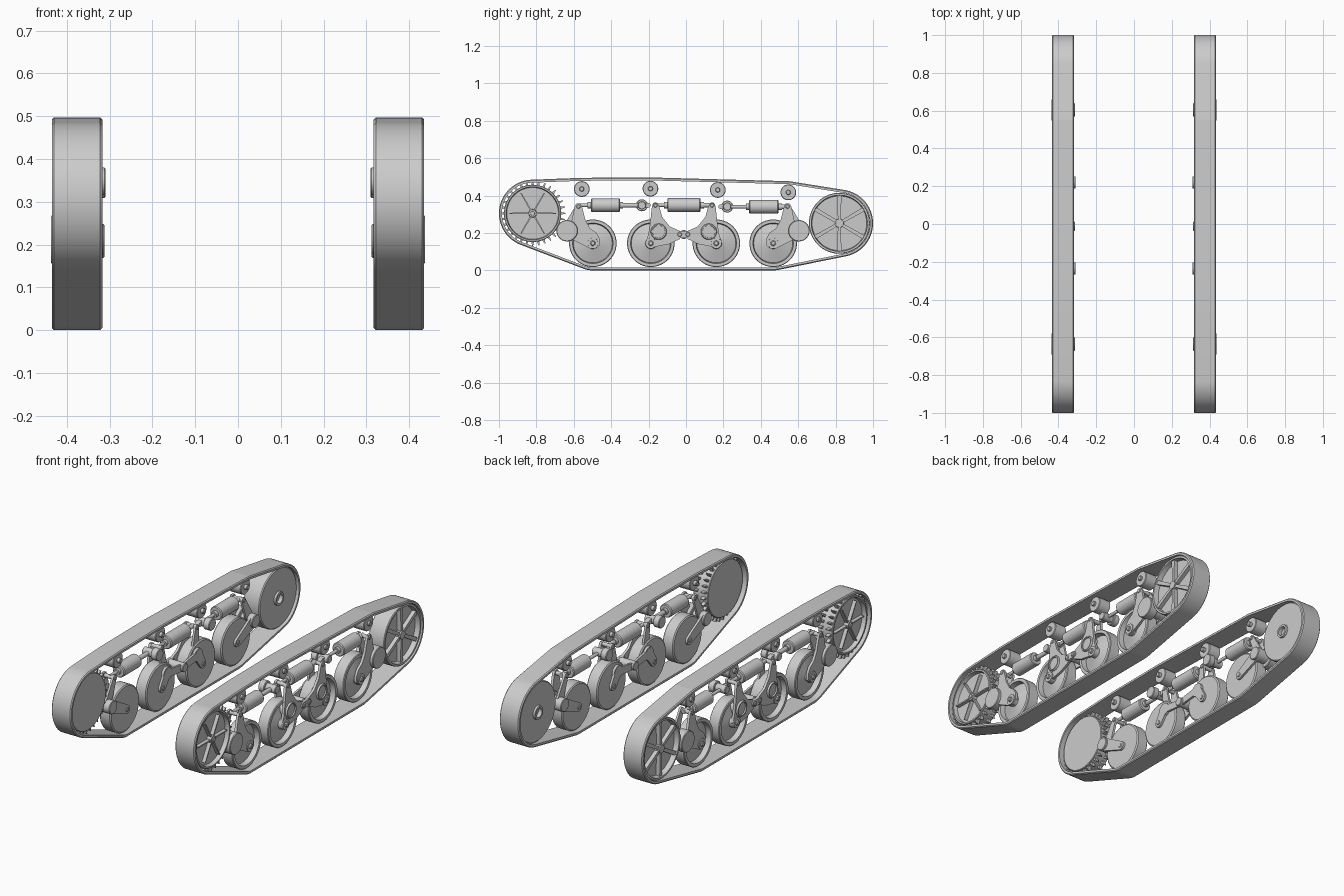
import bpy, bmesh
from math import sin, cos, pi, radians

cube = bpy.data.objects.get("Cube")
if cube:
    bpy.data.objects.remove(cube)

grey = bpy.data.materials.new("plain_grey")
grey.use_nodes = True
grey.diffuse_color = (0.6, 0.6, 0.6, 1)
grey.node_tree.nodes["Principled BSDF"].inputs["Base Color"].default_value = (0.6, 0.6, 0.6, 1)


def build(name, shells):
    """Mesh from shells of matching (x, y, z) loops; mirrored to both sides."""
    bm = bmesh.new()
    for loops, closed in shells:
        rings = [[bm.verts.new(p) for p in loop] for loop in loops]
        pairs = list(zip(rings, rings[1:]))
        if closed:
            pairs.append((rings[-1], rings[0]))
        else:
            bm.faces.new(rings[0])
            bm.faces.new(rings[-1])
        for a, b in pairs:
            for i in range(len(a)):
                j = (i + 1) % len(a)
                bm.faces.new((a[i], a[j], b[j], b[i]))
    bmesh.ops.recalc_face_normals(bm, faces=bm.faces)
    mesh = bpy.data.meshes.new(name)
    bm.to_mesh(mesh)
    bm.free()
    mesh.materials.append(grey)
    ob = bpy.data.objects.new(name, mesh)
    bpy.context.collection.objects.link(ob)
    bpy.ops.object.select_all(action="DESELECT")
    ob.select_set(True)
    bpy.context.view_layer.objects.active = ob
    bpy.ops.object.shade_smooth_by_angle(angle=radians(35))
    ob.modifiers.new("both_sides", "MIRROR").use_mirror_merge = False
    return ob


def lathe(profile, y, z, n=48):
    """Revolve (x, radius) points about a sideways axle."""
    turns = [2 * pi * i / n for i in range(n)]
    return [[(x, y + r * cos(a), z + r * sin(a)) for a in turns] for x, r in profile], False


def disc(y, z, r, x0, x1, n=28):
    b = min(0.003, r / 4)
    return lathe([(x0, r - b), (x0 + b, r), (x1 - b, r), (x1, r - b)], y, z, n)


def plate(points, x0, x1):
    return [[(x, y, z) for y, z in points] for x in (x0, x1)], False


def belt(circles, n, grow=0.0):
    """Outline of a belt stretched round (y, z, radius) circles."""
    out = []
    for i in range(n):
        c, s = cos(2 * pi * i / n), sin(2 * pi * i / n)
        y, z, r = max(circles, key=lambda k: k[0] * c + k[1] * s + k[2])
        out.append((y + (r + grow) * c, z + (r + grow) * s))
    return out


def link(a, b, ra, rb, x0, x1):
    return plate(belt([(*a, ra), (*b, rb)], 32), x0, x1)


def spoke(y, z, angle, r0, r1, w0, w1, x0, x1):
    c, s = cos(angle), sin(angle)
    corners = [(r0, -w0), (r1, -w1), (r1, w1), (r0, w0)]
    return plate([(y + r * c - w * s, z + r * s + w * c) for r, w in corners], x0, x1)


def along(sections, z, x=0.372, n=28):
    """Revolve (y, radius) points about a lengthwise axis."""
    turns = [2 * pi * i / n for i in range(n)]
    return [[(x + r * cos(a), y, z + r * sin(a)) for a in turns] for y, r in sections], False


SPROCKET, IDLER = (-0.82, 0.305), (0.82, 0.252)
WHEELS = [-0.498, -0.188, 0.162, 0.466]
WHEEL_Z, PIVOT_Z = 0.145, 0.207
ROLLERS = [(-0.557, 0.435), (-0.19, 0.437), (0.17, 0.43), (0.547, 0.417)]

# Continuous track band with softened edges
path = [(*SPROCKET, 0.18), (*IDLER, 0.18)]
path += [(y, WHEEL_Z, 0.145) for y in WHEELS] + [(y, z, 0.06) for y, z in ROLLERS]
IN, OUT, SOFT, THICK = 0.317, 0.435, 0.005, -0.016
section = [(IN + SOFT, 0), (OUT - SOFT, 0), (OUT, -SOFT), (OUT, THICK), (IN, THICK), (IN, -SOFT)]
build("track_band", [([[(x, y, z) for y, z in belt(path, 180, g)] for x, g in section], True)])

# Drive sprocket: dished disc, thin ribs and two rows of teeth
parts = [lathe([(0.335, 0.15), (0.338, 0.153), (0.42, 0.153), (0.423, 0.15), (0.423, 0.142),
                (0.4, 0.138), (0.4, 0.022), (0.425, 0.02), (0.425, 0.012), (0.43, 0.011)], *SPROCKET, 64)]
parts += [spoke(*SPROCKET, k * pi / 3, 0.015, 0.125, 0.004, 0.003, 0.398, 0.42) for k in range(6)]
for x in (0.345, 0.395):
    parts += [spoke(*SPROCKET, k * pi / 16, 0.148, 0.176, 0.008, 0.002, x, x + 0.02) for k in range(32)]
build("drive_sprocket", parts)

# Idler wheel: open hub inside, six tapered spokes outside
parts = [lathe([(0.34, 0.025), (0.319, 0.025), (0.319, 0.036), (0.33, 0.037), (0.33, 0.158),
                (0.335, 0.163), (0.424, 0.163), (0.428, 0.16), (0.428, 0.15), (0.4, 0.146),
                (0.4, 0.024), (0.428, 0.022)], *IDLER, 64)]
parts += [spoke(*IDLER, pi / 6 + k * pi / 3, 0.01, 0.148, 0.008, 0.011, 0.398, 0.422) for k in range(6)]
build("idler_wheel", parts)

# Road wheels with a dished outer face
build("road_wheels", [lathe([(0.338, 0.12), (0.343, 0.127), (0.4, 0.127), (0.404, 0.124), (0.404, 0.108),
                             (0.375, 0.104), (0.396, 0.03), (0.425, 0.028), (0.425, 0.014), (0.43, 0.013)],
                            y, WHEEL_Z, 56) for y in WHEELS])

# Return rollers on short axles
parts = []
for y, z in ROLLERS:
    parts += [disc(y, z, 0.042, 0.338, 0.412, 36), disc(y, z, 0.013, 0.32, 0.424)]
build("return_rollers", parts)

# Swing arms at both ends: outer plate, slim inner arm, big outer boss
arm = [(0.04, 0.27), (0.058, 0.34), (0.066, 0.357), (0.088, 0.357), (0.098, 0.34), (0.112, 0.27),
       (0.15, 0.22), (0.13, 0.175), (0.015, 0.117), (-0.015, 0.115), (-0.036, 0.135), (-0.036, 0.17),
       (-0.02, 0.2), (0.015, 0.225)]
parts = []
for s, hub in ((-1, WHEELS[0]), (1, WHEELS[3])):
    pivot, horn = (hub + s * 0.138, PIVOT_Z + 0.005), (hub + s * 0.077, 0.342)
    parts += [plate([(hub + s * d, z) for d, z in arm], 0.406, 0.42),
              link((hub, WHEEL_Z), pivot, 0.024, 0.036, 0.324, 0.336),
              link(pivot, horn, 0.03, 0.015, 0.345, 0.357),
              disc(*pivot, 0.057, 0.385, 0.437, 40), disc(*pivot, 0.036, 0.312, 0.39),
              disc(*horn, 0.011, 0.34, 0.424), disc(hub, WHEEL_Z, 0.012, 0.32, 0.434)]
build("end_swing_arms", parts)

# Paired middle brackets with pivot rings
MID = -0.012
bracket = [(0.02, 0.21), (0.075, 0.235), (0.115, 0.285), (0.132, 0.345), (0.142, 0.36), (0.16, 0.36),
           (0.17, 0.345), (0.18, 0.25), (0.19, 0.19), (0.205, 0.15), (0.195, 0.128), (0.17, 0.123),
           (0.08, 0.14), (0.02, 0.168)]
parts = []
for s, hub in ((-1, WHEELS[1]), (1, WHEELS[2])):
    pivot, horn = (MID + s * 0.134, PIVOT_Z), (MID + s * 0.152, 0.348)
    parts += [plate([(MID + s * d, z) for d, z in bracket], 0.406, 0.42),
              link((hub, WHEEL_Z), pivot, 0.024, 0.03, 0.324, 0.336),
              link(pivot, (MID, 0.19), 0.022, 0.018, 0.324, 0.336),
              link(pivot, horn, 0.03, 0.015, 0.345, 0.357),
              lathe([(0.325, 0.036), (0.425, 0.043), (0.43, 0.04), (0.43, 0.034), (0.423, 0.033)], *pivot, 36),
              disc(*horn, 0.011, 0.34, 0.424), disc(hub, WHEEL_Z, 0.012, 0.32, 0.434),
              disc(MID + s * 0.022, 0.192, 0.012, 0.4, 0.432)]
parts += [link((MID - 0.022, 0.192), (MID + 0.022, 0.192), 0.018, 0.018, 0.4, 0.427),
          disc(MID, 0.192, 0.024, 0.312, 0.41)]
build("middle_brackets", parts)


# Shock absorbers: rod, collar, barrel, collar, rod
def shock(a, b, y0, y1, z):
    return along([(a, 0.009), (y0 - 0.018, 0.009), (y0 - 0.018, 0.017), (y0, 0.017), (y0, 0.033),
                  (y0 + 0.005, 0.037), (y1 - 0.005, 0.037), (y1, 0.033), (y1, 0.017),
                  (y1 + 0.018, 0.017), (y1 + 0.018, 0.012), (b, 0.012)], z)


build("shock_absorbers", [shock(-0.58, -0.236, -0.508, -0.354, 0.348),
                          shock(-0.164, 0.142, -0.1, 0.078, 0.349),
                          shock(0.22, 0.555, 0.338, 0.494, 0.34)])

# Fixed anchors holding the inner ends of the outer shocks
parts = []
for y, z, s in ((-0.236, 0.348, 1), (0.22, 0.341, -1)):
    parts += [disc(y, z, 0.032, 0.309, 0.345), disc(y, z, 0.022, 0.34, 0.405),
              link((y, z), (y + s * 0.035, z), 0.016, 0.012, 0.36, 0.385)]
build("shock_anchors", parts)
